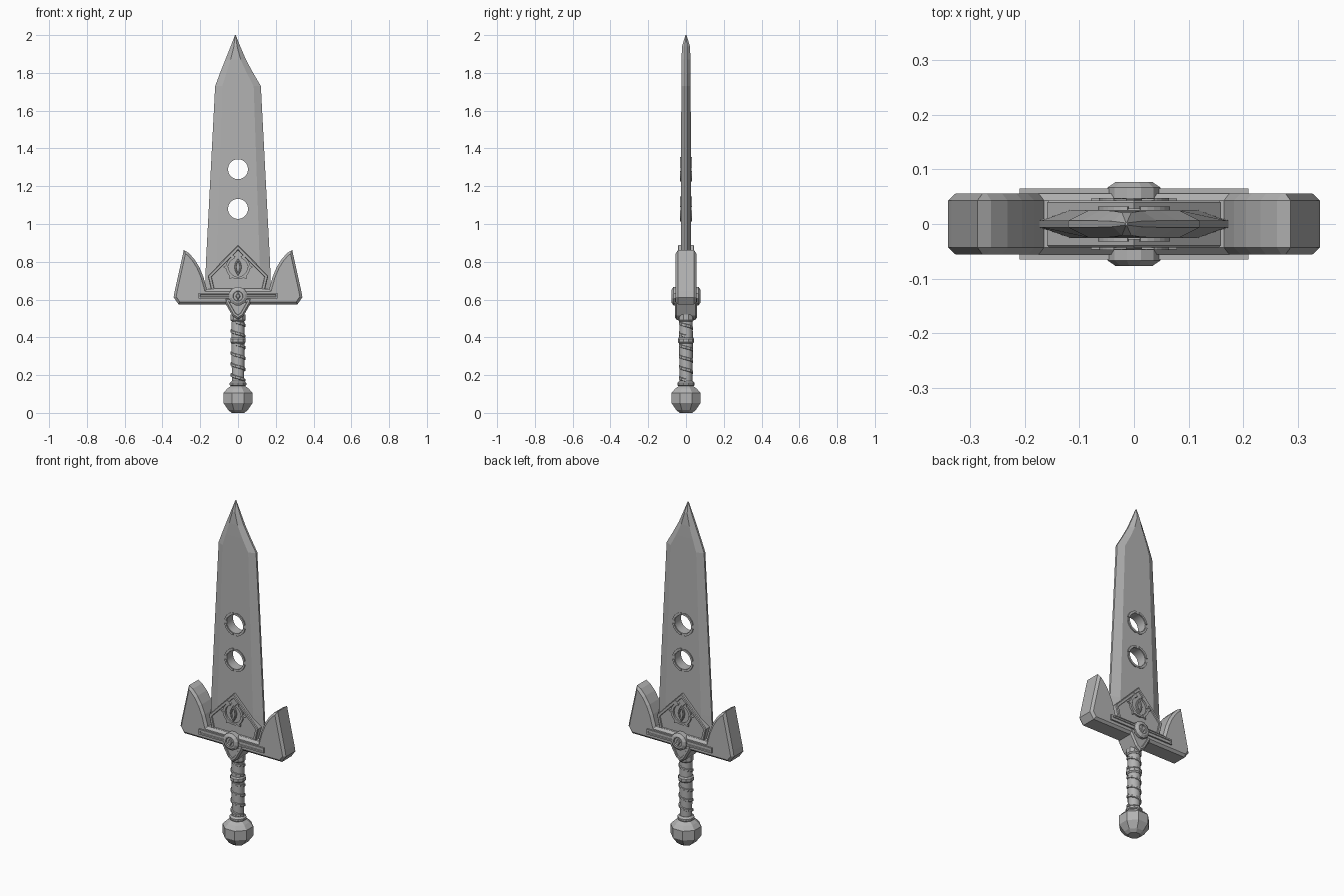
import bpy, bmesh, math
from mathutils import Vector

if "Cube" in bpy.data.objects:
    bpy.data.objects.remove(bpy.data.objects["Cube"])

metal = bpy.data.materials.new("grey metal")
metal.diffuse_color = (0.45, 0.45, 0.45, 1)
metal.use_nodes = True
metal.node_tree.nodes["Principled BSDF"].inputs["Base Color"].default_value = metal.diffuse_color


def finish(name, bm, smooth=None):
    bmesh.ops.recalc_face_normals(bm, faces=bm.faces[:])
    me = bpy.data.meshes.new(name)
    bm.to_mesh(me)
    bm.free()
    ob = bpy.data.objects.new(name, me)
    bpy.context.collection.objects.link(ob)
    me.materials.append(metal)
    if smooth:
        bpy.ops.object.select_all(action='DESELECT')
        ob.select_set(True)
        bpy.context.view_layer.objects.active = ob
        bpy.ops.object.shade_smooth_by_angle(angle=math.radians(smooth))
    return ob


def sym(half):
    """Mirror a right-hand outline (bottom centre to top centre)."""
    return half + [(-x, z) for x, z in reversed(half) if abs(x) > 1e-6]


def plate(name, pts, y, chamfer=0, rim=0, recess=0):
    """Outline in x,z made into a slab from -y to y, same on front and back."""
    bm = bmesh.new()
    d = y - chamfer
    f = [bm.verts.new((x, -d, z)) for x, z in pts]
    b = [bm.verts.new((x, d, z)) for x, z in pts]
    caps = [(bm.faces.new(f), -1), (bm.faces.new(b[::-1]), 1)]
    n = len(pts)
    for i in range(n):
        j = (i + 1) % n
        bm.faces.new((f[i], b[i], b[j], f[j]))
    bmesh.ops.recalc_face_normals(bm, faces=bm.faces[:])
    for cap, s in caps:
        for width, push in ((chamfer, chamfer), (rim, 0), (recess, -recess)):
            if width:
                bmesh.ops.inset_region(bm, faces=[cap], thickness=min(width, 0.014) if push >= 0 else 0.002,
                                       use_even_offset=True)
                for v in cap.verts:
                    v.co.y += s * push
    return finish(name, bm)


def arc(name, z, a0, a1, ri, ro, y, n=6):
    """Part of a flat ring, standing proud on both sides."""
    ang = [math.radians(a0 + (a1 - a0) * i / n) for i in range(n + 1)]
    pts = [(ro * math.cos(a), z + ro * math.sin(a)) for a in ang]
    pts += [(ri * math.cos(a), z + ri * math.sin(a)) for a in reversed(ang)]
    return plate(name, pts, y)


def lathe(name, prof, n, along_y=False, z=0, closed=False, smooth=None):
    """Turn (radius, height) points round the z axis or the y axis."""
    bm = bmesh.new()
    rings = []
    for r, h in prof:
        ring = []
        for k in range(n):
            a = 2 * math.pi * (k + 0.5) / n
            c, s = r * math.cos(a), r * math.sin(a)
            ring.append(bm.verts.new((c, h, z + s) if along_y else (c, s, z + h)))
        rings.append(ring)
    m = len(rings)
    for i in range(m if closed else m - 1):
        p, q = rings[i], rings[(i + 1) % m]
        for k in range(n):
            l = (k + 1) % n
            bm.faces.new((p[k], p[l], q[l], q[k]))
    if not closed:
        bm.faces.new(rings[0])
        bm.faces.new(rings[-1])
    return finish(name, bm, smooth)


# Blade: bevelled edges, uneven point
rows = [(0.60, -.176, .176, .055, .026, .006), (0.79, -.170, .170, .055, .026, .006),
        (1.73, -.121, .121, .038, .025, .006), (1.80, -.095, .080, .034, .025, .006),
        (1.87, -.067, .042, .028, .024, .006), (1.94, -.039, .012, .017, .021, .005),
        (2.00, -.016, -.012, .001, .003, .002)]
bm = bmesh.new()
prev = None
for z, l, r, i, y, e in rows:
    sec = [(l, -e), (l + i, -y), (r - i, -y), (r, -e), (r, e), (r - i, y), (l + i, y), (l, e)]
    ring = [bm.verts.new((px, py, z)) for px, py in sec]
    if prev:
        for k in range(8):
            j = (k + 1) % 8
            bm.faces.new((prev[k], prev[j], ring[j], ring[k]))
    else:
        bm.faces.new(ring)
    prev = ring
bm.faces.new(prev)
blade = finish("blade", bm)

# Two holes through the blade, each lined with a notched ring
for z in (1.08, 1.29):
    cutter = lathe("hole_cutter", [(.058, -.1), (.058, .1)], 24, True, z)
    cutter.hide_render = True
    mod = blade.modifiers.new("hole", 'BOOLEAN')
    mod.operation = 'DIFFERENCE'
    mod.solver = 'EXACT'
    mod.object = cutter
    bpy.context.view_layer.objects.active = blade
    bpy.ops.object.modifier_apply(modifier=mod.name)
    bpy.data.objects.remove(cutter)
    lathe("hole_lining", [(.053, -.028), (.062, -.028), (.062, .028), (.053, .028)],
          24, True, z, closed=True, smooth=30)
    for a in (-80, 10, 100, 190):
        arc("hole_ring_piece", z, a, a + 70, .055, .067, .032)

# Cross guard with swept wings
plate("guard", sym([(0, .575), (.315, .575), (.341, .612), (.335, .645), (.287, .862), (.262, .848),
                    (.232, .815), (.205, .772), (.183, .72), (.165, .655), (0, .655)]), .056, .013)
plate("guard_point", sym([(0, .493), (.03, .515), (.066, .578), (.075, .61), (0, .61)]),
      .058, .009, rim=.01, recess=.005)
plate("guard_bar", sym([(0, .605), (.21, .605), (.21, .635), (0, .635)]), .065, rim=.009, recess=.004)

# Framed panel over the blade root
plate("root_panel", sym([(0, .64), (.14, .64), (.16, .725), (0, .888)]), .043, .004, rim=.012, recess=.006)

# Round ornament on the panel: broken ring with claws and a slit
zc = .772
for a in (-65, 5, 110, 180):
    arc("ornament_ring", zc, a, a + 65, .05, .064, .048)
arc("ornament_base", zc, 235, 305, .052, .064, .046)
for a in (0, 62, 118, 180, 235, 305):
    c, s = math.cos(math.radians(a)), math.sin(math.radians(a))
    tri = [(.055, -.014), (.079, 0), (.055, .014)]
    plate("ornament_claw", [(u * c - v * s, zc + u * s + v * c) for u, v in tri], .047)
plate("ornament_slit", sym([(0, zc - .046), (.014, zc - .024), (.02, zc), (.014, zc + .024), (0, zc + .046)]),
      .048, .003, rim=.005, recess=.006)

# Centre boss, front and back, with a small diamond
for s in (-1, 1):
    lathe("boss", [(.05, 0), (.05, s * .067), (.035, s * .077), (.027, s * .077), (.025, s * .070)],
          12, True, .618)
plate("boss_diamond", sym([(0, .596), (.013, .618), (0, .640)]), .075, .004)

# Grip, collars and pommel
lathe("grip", [(.033, .13), (.034, .20), (.036, .30), (.036, .42), (.034, .52)], 10, smooth=40)
lathe("lower_collar", [(.038, .14), (.046, .147), (.046, .158), (.036, .168)], 10)
lathe("middle_collar", [(.037, .368), (.043, .375), (.043, .392), (.037, .40)], 10)
lathe("upper_collar", [(.036, .485), (.042, .492), (.042, .52)], 10)
lathe("pommel", [(.035, 0), (.055, .014), (.083, .052), (.083, .106), (.062, .128), (.042, .142)], 8)


# Spiral cord wrapped round the grip, in two runs
def wrap(name, z0, z1, pitch=.058, n=10):
    bm = bmesh.new()
    steps = int((z1 - z0) / pitch * n)
    prev = None
    for i in range(steps + 1):
        a = -2 * math.pi * i / n
        z = z0 + pitch * i / n
        out = Vector((math.cos(a), math.sin(a), 0))
        sec = [(.031, -.010), (.040, -.006), (.040, .006), (.031, .010)]
        ring = [bm.verts.new(out * r + Vector((0, 0, z + h))) for r, h in sec]
        if prev:
            for k in range(4):
                j = (k + 1) % 4
                bm.faces.new((prev[k], prev[j], ring[j], ring[k]))
        else:
            bm.faces.new(ring)
        prev = ring
    bm.faces.new(prev)
    finish(name, bm)


wrap("lower_grip_wrap", .172, .365)
wrap("upper_grip_wrap", .405, .485)
